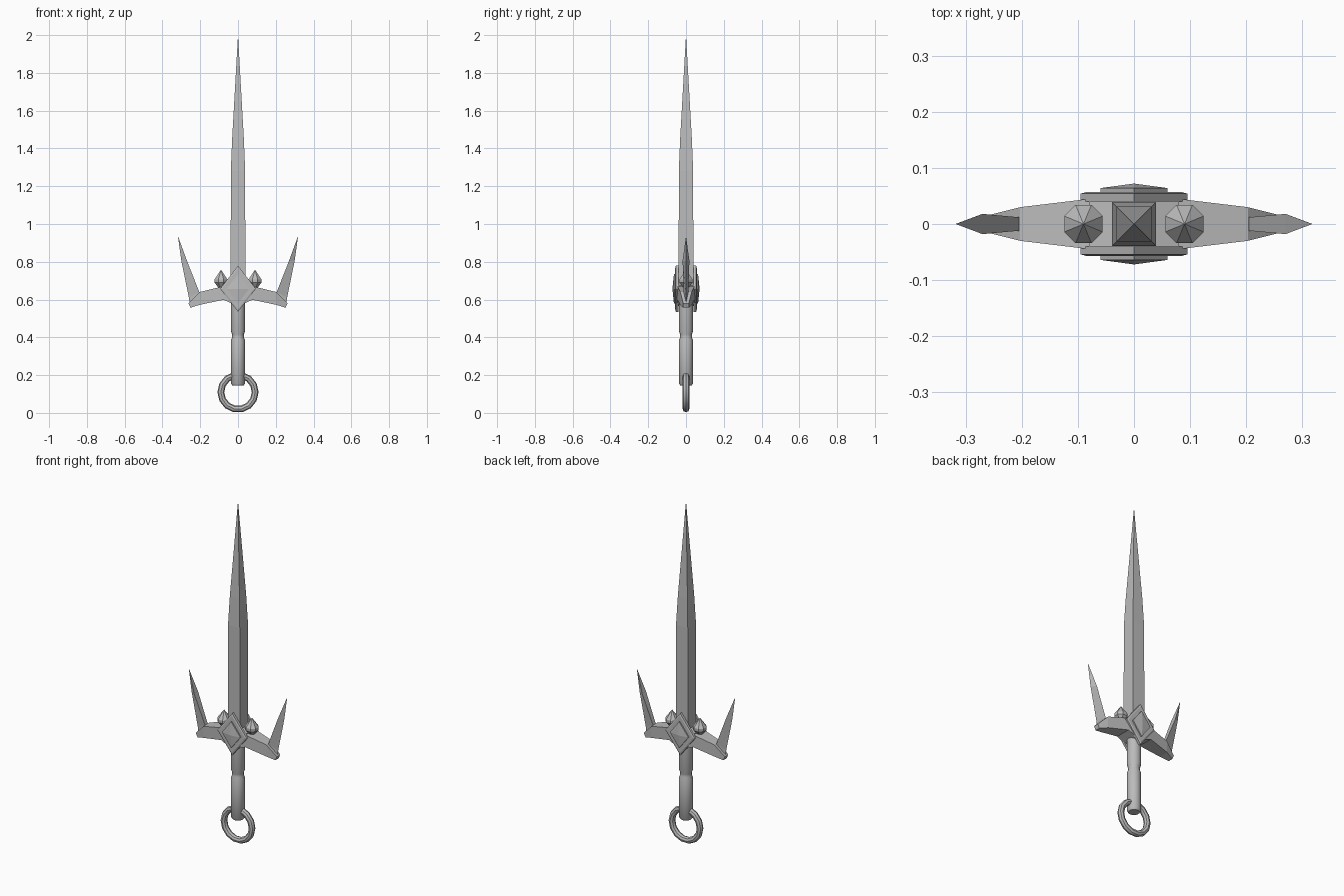
import bpy, bmesh, math
from mathutils import Vector

if "Cube" in bpy.data.objects:
    bpy.data.objects.remove(bpy.data.objects["Cube"], do_unlink=True)

steel = bpy.data.materials.new("grey steel")
steel.use_nodes = True
GREY = (0.5, 0.5, 0.5, 1)
steel.diffuse_color = GREY
steel.node_tree.nodes["Principled BSDF"].inputs["Base Color"].default_value = GREY


def finish(bm, name, smooth=False):
    bmesh.ops.remove_doubles(bm, verts=bm.verts, dist=0.0001)
    bmesh.ops.recalc_face_normals(bm, faces=bm.faces)
    mesh = bpy.data.meshes.new(name)
    bm.to_mesh(mesh)
    bm.free()
    ob = bpy.data.objects.new(name, mesh)
    bpy.context.collection.objects.link(ob)
    mesh.materials.append(steel)
    if smooth:
        bpy.ops.object.select_all(action="DESELECT")
        ob.select_set(True)
        bpy.context.view_layer.objects.active = ob
        bpy.ops.object.shade_smooth_by_angle(angle=math.radians(35))
    return ob


def loft(name, rings, smooth=False):
    """Skin a row of cross-sections with equal point counts and cap both ends."""
    bm = bmesh.new()
    loops = [[bm.verts.new(p) for p in ring] for ring in rings]
    for a, b in zip(loops, loops[1:]):
        for i in range(len(a)):
            j = (i + 1) % len(a)
            bm.faces.new((a[i], a[j], b[j], b[i]))
    bm.faces.new(loops[0])
    bm.faces.new(loops[-1])
    return finish(bm, name, smooth)


def polygon(n, r, z, x=0, turn=0):
    return [(x + r * math.cos(turn + math.tau * i / n),
             r * math.sin(turn + math.tau * i / n), z) for i in range(n)]


# Square blade tapering to a point
blade = [(0.6, 0.039), (1.28, 0.038), (1.45, 0.031), (1.995, 0.0003)]
loft("blade", [polygon(4, h * math.sqrt(2), z, turn=math.pi / 4) for z, h in blade])

# Round grip with a narrow neck and bevelled ends
grip = [(0.145, 0.03), (0.155, 0.037), (0.385, 0.037), (0.4, 0.031),
        (0.415, 0.031), (0.435, 0.038), (0.61, 0.038)]
loft("grip", [polygon(16, r, z) for z, r in grip], True)

# Crossguard core
core = [(-0.08, 0.045, 0.6, 0.675), (0, 0.053, 0.565, 0.7), (0.08, 0.045, 0.6, 0.675)]


def box_ring(x, y, low, high):
    return [(x, -y, low), (x, y, low), (x, y, high), (x, -y, high)]


loft("guard_core", [box_ring(*s) for s in core])

for side, label in ((1, "left"), (-1, "right")):
    # Drooping arm
    loft(label + "_guard_arm", [
        box_ring(side * 0.07, 0.046, 0.6, 0.672),
        box_ring(side * 0.203, 0.03, 0.572, 0.64),
        [(side * 0.252, -0.015, 0.557), (side * 0.252, 0.015, 0.557),
         (side * 0.262, 0.015, 0.58), (side * 0.262, -0.015, 0.58)]])

    # Upswept prong with a sharp outer edge
    loft(label + "_prong", [
        [(side * xi, -y, zi), (side * xi, y, zi), (side * xo, 0, zo)]
        for xi, zi, y, xo, zo in ((0.205, 0.6, 0.012, 0.255, 0.57),
                                  (0.205, 0.64, 0.012, 0.26, 0.61),
                                  (0.27, 0.805, 0.018, 0.3, 0.805),
                                  (0.317, 0.934, 0.0003, 0.318, 0.935))])

    # Faceted stud on the shoulder
    loft(label + "_stud", [polygon(8, r, z, side * 0.09, math.pi / 8)
                           for z, r in ((0.645, 0.0003), (0.69, 0.037),
                                        (0.707, 0.037), (0.757, 0.0003))])

# Stepped diamond plate with a raised gem, front and back
for s, label in ((-1, "front"), (1, "back")):
    steps = {"plate": [(0.04, 0.095, 0.122), (0.054, 0.095, 0.122), (0.057, 0.085, 0.109)],
             "gem": [(0.05, 0.06, 0.077), (0.064, 0.06, 0.077), (0.072, 0.0003, 0.0003)]}
    for part, rings in steps.items():
        loft(label + "_diamond_" + part,
             [[(w, s * y, 0.657), (0, s * y, 0.657 + h), (-w, s * y, 0.657), (0, s * y, 0.657 - h)]
              for y, w, h in rings])

# Pommel ring through the end of the grip
bpy.ops.mesh.primitive_torus_add(major_segments=14, minor_segments=8, major_radius=0.091,
                                 minor_radius=0.018, location=(0, 0, 0.11),
                                 rotation=(math.pi / 2, 0, 0))
ring = bpy.context.object
ring.name = "pommel_ring"
ring.data.materials.append(steel)
bpy.ops.object.shade_smooth_by_angle(angle=math.radians(35))
